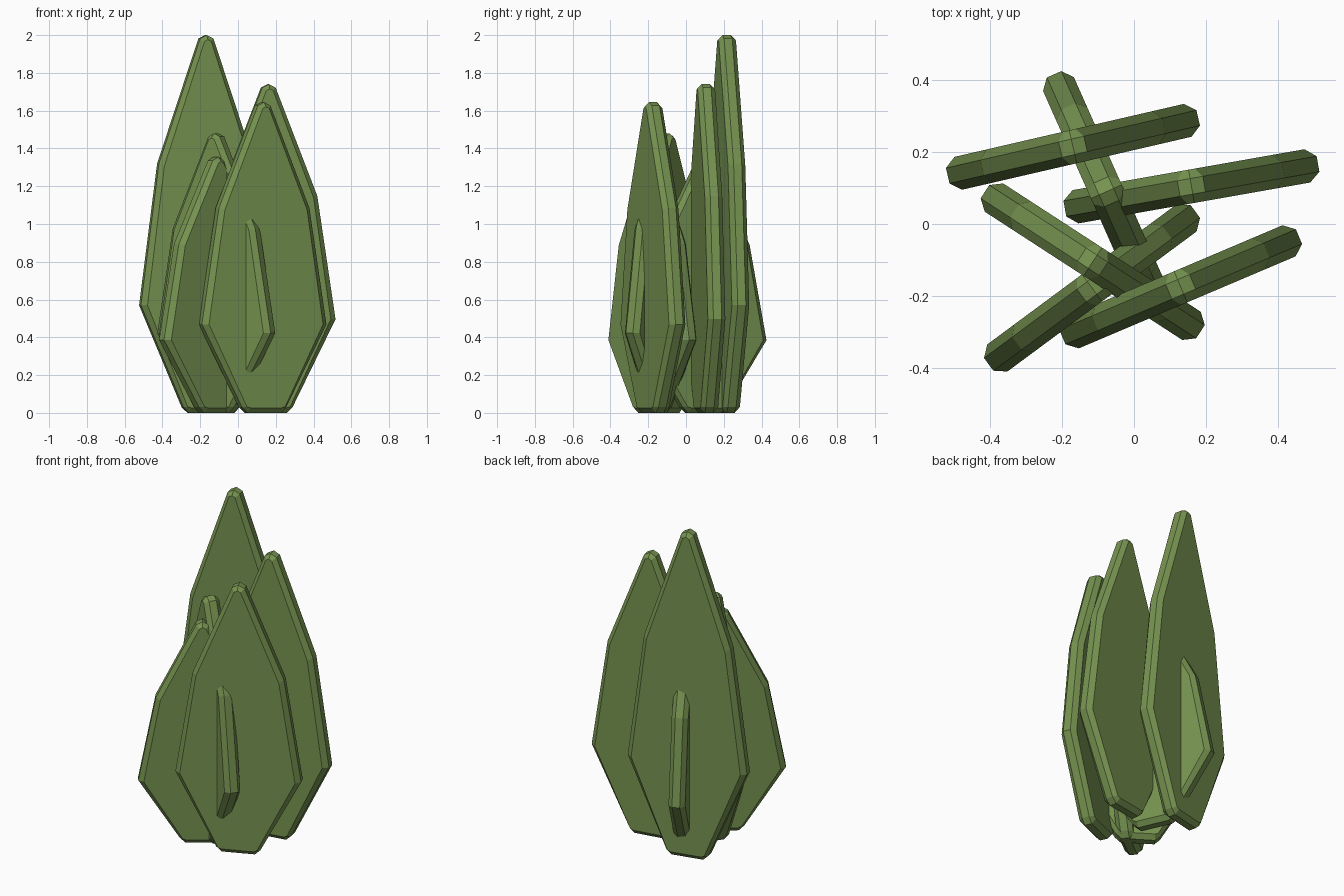
import bpy, bmesh
from math import radians

if "Cube" in bpy.data.objects:
    bpy.data.objects.remove(bpy.data.objects["Cube"])

green = bpy.data.materials.new("leaf_green")
green.diffuse_color = (0.18, 0.29, 0.08, 1)
green.use_nodes = True
green.node_tree.nodes["Principled BSDF"].inputs["Base Color"].default_value = green.diffuse_color


def mirrored(half):
    # right half runs from base to tip (last point on the axis)
    return half + [(-x, z) for x, z in reversed(half[:-1])]


def leaf(name, x, y, height, angle):
    # outer rim outline and slightly smaller face outline
    h = height
    rim = mirrored([(.095, 0), (.127, .03), (.358, .285 * h), (.26, .66 * h),
                    (.036, h - .018), (0, h)])
    face = mirrored([(.09, .027), (.11, .033), (.328, .285 * h), (.236, .654 * h),
                     (.018, h - .033), (0, h - .024)])
    bm = bmesh.new()
    # four layers through the thickness give the chamfered edge
    layers = [[bm.verts.new((px, d, pz)) for px, pz in outline]
              for outline, d in ((face, -.047), (rim, -.022), (rim, .022), (face, .047))]
    for a, b in zip(layers, layers[1:]):
        for i in range(len(a)):
            j = (i + 1) % len(a)
            bm.faces.new((a[i], a[j], b[j], b[i]))
    bm.faces.new(layers[0])
    bm.faces.new(layers[-1])
    bmesh.ops.recalc_face_normals(bm, faces=bm.faces)
    mesh = bpy.data.meshes.new(name)
    bm.to_mesh(mesh)
    bm.free()
    mesh.materials.append(green)
    obj = bpy.data.objects.new(name, mesh)
    obj.location = (x, y, 0)
    obj.rotation_euler.z = radians(angle)
    bpy.context.collection.objects.link(obj)


# crossing upright leaves: x, y, height, turn
leaves = [
    ("leaf_back_tall", -.17, .215, 2.0, 13),
    ("leaf_right", .16, .105, 1.74, 10),
    ("leaf_front", .13, -.175, 1.645, 23),
    ("leaf_left", -.115, -.105, 1.48, -33),
    ("leaf_front_left", -.117, -.178, 1.355, 36.5),
    ("leaf_centre", -.077, .09, 1.35, -66),
]
for spec in leaves:
    leaf(*spec)
